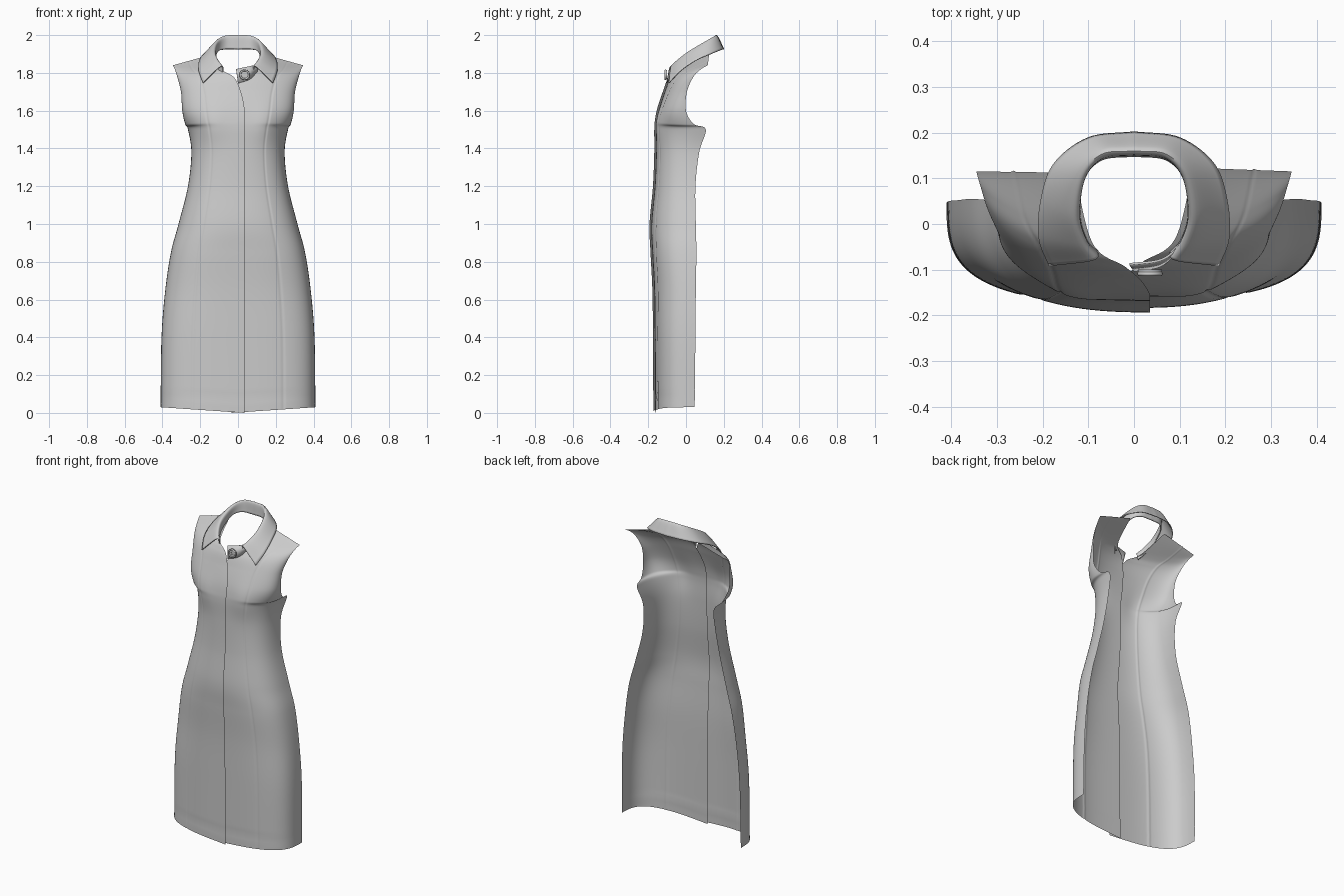
import bpy, bmesh, math
from mathutils import Vector

cube = bpy.data.objects.get("Cube")
if cube:
    bpy.data.objects.remove(cube, do_unlink=True)

fabric = bpy.data.materials.new("light grey fabric")
fabric.use_nodes = True
grey = (0.6, 0.6, 0.6, 1)
fabric.diffuse_color = grey
fabric.node_tree.nodes["Principled BSDF"].inputs["Base Color"].default_value = grey


def spline(points, steps):
    """Smooth curve through points of any dimension."""
    pts = [Vector(p) for p in points]
    pts = [2 * pts[0] - pts[1]] + pts + [2 * pts[-1] - pts[-2]]
    out = []
    for a, b, c, d in zip(pts, pts[1:], pts[2:], pts[3:]):
        for k in range(steps):
            t = k / steps
            out.append(b + (c - a) * (t / 2)
                       + (2 * a - 5 * b + 4 * c - d) * (t * t / 2)
                       + (3 * b - a - 3 * c + d) * (t ** 3 / 2))
    return out + [pts[-2]]


def finish(obj, thickness=0):
    obj.data.materials.clear()
    obj.data.materials.append(fabric)
    bpy.ops.object.select_all(action="DESELECT")
    obj.select_set(True)
    bpy.context.view_layer.objects.active = obj
    bpy.ops.object.shade_smooth_by_angle(angle=math.radians(50))
    if thickness:
        mod = obj.modifiers.new("cloth thickness", "SOLIDIFY")
        mod.thickness = thickness
        mod.offset = 0
    return obj


def sheet(name, grid, thickness=0, flip=False):
    """Surface through a grid of points."""
    bm = bmesh.new()
    rows = [[bm.verts.new(p) for p in row] for row in grid]
    for low, high in zip(rows, rows[1:]):
        for i in range(len(low) - 1):
            face = [low[i], low[i + 1], high[i + 1], high[i]]
            bm.faces.new(face[::-1] if flip else face)
    mesh = bpy.data.meshes.new(name)
    bm.to_mesh(mesh)
    bm.free()
    obj = bpy.data.objects.new(name, mesh)
    bpy.context.collection.objects.link(obj)
    return finish(obj, thickness)


def bump(value, centre, width):
    return math.exp(-((value - centre) / width) ** 2)


# Outer edge x, y, z; inner edge x, y, z; squareness of the section
LAP = -0.035
ROWS = [
    (.41, .045, .03, LAP, -.17, 0, 3.2),
    (.405, .05, .4, LAP, -.172, .4, 3.2),
    (.385, .052, .65, LAP, -.175, .65, 3),
    (.355, .055, .85, LAP, -.185, .85, 3),
    (.315, .052, 1, LAP, -.19, 1, 2.8),
    (.265, .05, 1.2, LAP, -.172, 1.2, 2.8),
    (.247, .07, 1.38, LAP, -.165, 1.38, 2.8),
    (.265, .105, 1.5, LAP, -.165, 1.5, 2.8),
    (.28, .04, 1.53, LAP, -.16, 1.56, 2.8),
    (.295, 0, 1.6, -.033, -.147, 1.62, 2.6),
    (.302, .005, 1.7, -.015, -.12, 1.7, 2.1),
    (.322, .04, 1.78, .02, -.09, 1.775, 1.6),
    (.335, .08, 1.82, .09, -.04, 1.82, 1.2),
    (.345, .115, 1.84, .13, .115, 1.9, 1),
]
COLUMNS = 80


def front_panel(name, side, setback):
    grid = []
    for xo, yo, zo, xi, yi, zi, n in spline(ROWS, 16):
        row = []
        for c in range(COLUMNS + 1):
            angle = c / COLUMNS * math.pi / 2
            across = math.sin(angle) ** (2 / n)
            depth = 1 - max(math.cos(angle), 0) ** (2 / n)
            x = xi + (xo - xi) * across
            z = zi + (zo - zi) * across
            y = yi + (yo - yi) * depth + setback * (1 - across)
            # Bust fullness, long shaping seam and hem stitching
            y -= .012 * bump(x, .14, .07) * bump(z, 1.52, .1)
            y += .003 * bump(across, .62, .015)
            y += .002 * bump(z, .085, .014)
            row.append((side * x, y, z))
        grid.append(row)
    return sheet(name, grid, flip=side < 0)


front_panel("left_front_panel", 1, .008)
front_panel("right_front_panel", -1, -.003)

# Collar: stand seam, fold line and outer edge, from back centre to front tip
STAND = [(0, .15, 1.925), (.07, .142, 1.925), (.11, .1, 1.91),
         (.12, .02, 1.86), (.105, -.035, 1.82), (.08, -.06, 1.79)]
FOLD = [(0, .16, 1.998), (.07, .153, 1.993), (.115, .105, 1.965),
        (.13, .02, 1.915), (.115, -.04, 1.87), (.09, -.078, 1.835)]
EDGE = [(0, .2, 1.925), (.1, .187, 1.922), (.175, .13, 1.9),
        (.203, .05, 1.865), (.207, -.03, 1.81), (.185, -.09, 1.747)]


def both_sides(curve):
    return [Vector((-p.x, p.y, p.z)) for p in curve[:0:-1]] + list(curve)


curves = [both_sides(spline(c, 8)) for c in (STAND, FOLD, EDGE)]
collar = [spline(section, 8) for section in zip(*curves)]
sheet("collar", collar, .006)

# Buttoned tab joining the collar stand at the throat
tab_low = spline([(.1, -.05, 1.8), (.06, -.09, 1.765), (0, -.102, 1.745)], 8)
tab_high = spline([(.105, -.045, 1.845), (.06, -.078, 1.835), (-.01, -.088, 1.82)], 8)
sheet("throat_tab", [tab_low, tab_high], .005)


# Button with a raised rim and four thread studs
def disc(name, x, y, z, radius, depth, sides):
    bpy.ops.mesh.primitive_cylinder_add(
        vertices=sides, radius=radius, depth=depth, location=(x, y, z),
        rotation=(math.pi / 2, 0, 0))
    bpy.context.object.name = name
    finish(bpy.context.object)


BX, BY, BZ = .035, -.105, 1.79
disc("button", BX, BY, BZ, .026, .01, 32)
bpy.ops.mesh.primitive_torus_add(
    location=(BX, BY - .004, BZ), rotation=(math.pi / 2, 0, 0),
    major_radius=.023, minor_radius=.005, major_segments=32, minor_segments=8)
bpy.context.object.name = "button_rim"
finish(bpy.context.object)
for dx in (-1, 1):
    for dz in (-1, 1):
        disc("button_thread", BX + dx * .006, BY - .006, BZ + dz * .006, .003, .004, 10)
